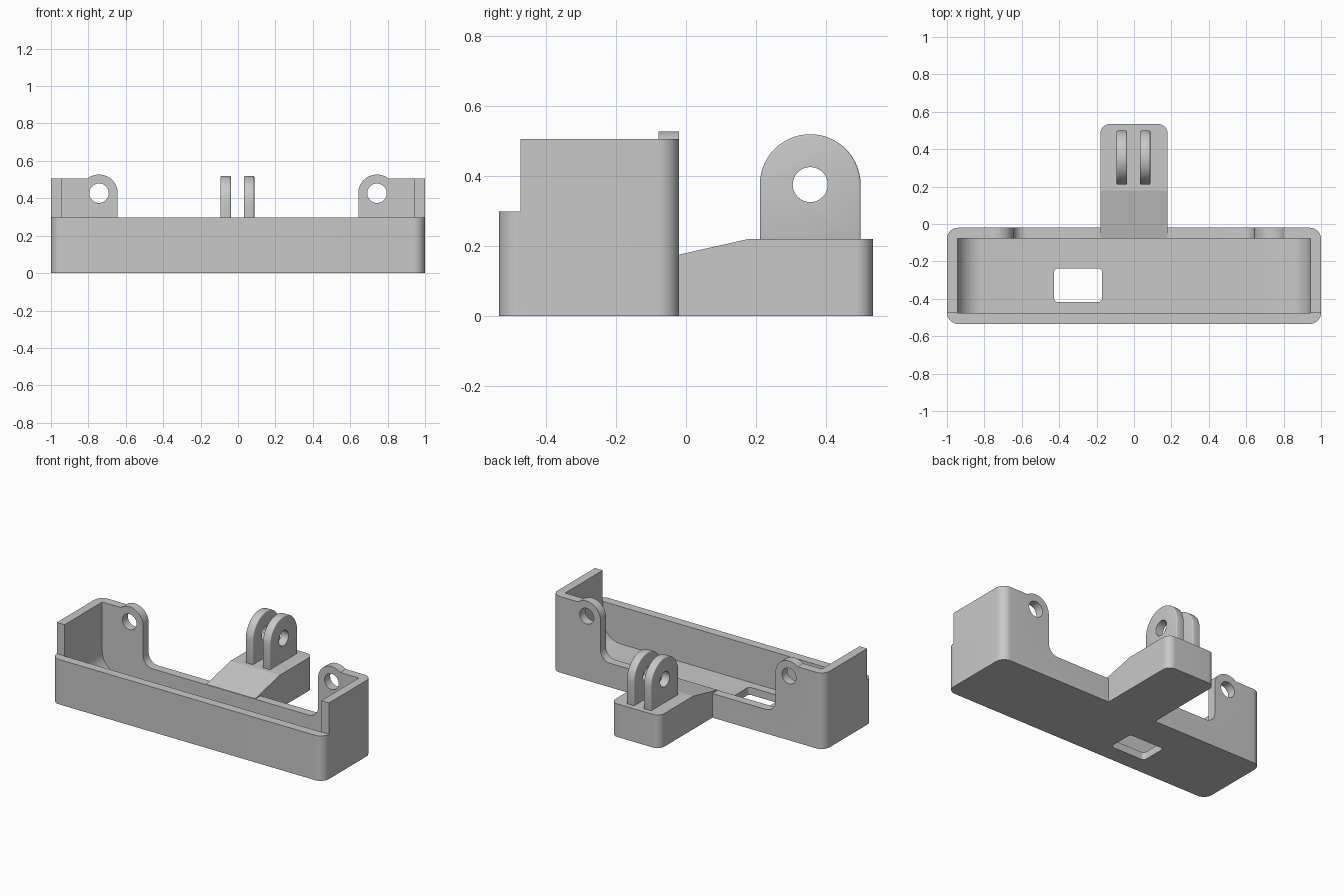
import bpy, bmesh, math
from mathutils import Vector

cube = bpy.data.objects.get("Cube")
if cube:
    bpy.data.objects.remove(cube, do_unlink=True)

grey = bpy.data.materials.new("light grey plastic")
grey.use_nodes = True
colour = (0.58, 0.58, 0.58, 1)
grey.diffuse_color = colour
grey.node_tree.nodes["Principled BSDF"].inputs["Base Color"].default_value = colour


def arc(cx, cy, r, start, end, steps=12):
    """Points on an arc, angles in degrees."""
    angles = [math.radians(start + (end - start) * i / steps) for i in range(steps + 1)]
    return [(cx + r * math.cos(a), cy + r * math.sin(a)) for a in angles]


def circle(cx, cy, r):
    return arc(cx, cy, r, 0, 360, 48)[:-1]


def rounded_rect(x0, x1, y0, y1, r):
    return (arc(x1 - r, y1 - r, r, 0, 90) + arc(x0 + r, y1 - r, r, 90, 180)
            + arc(x0 + r, y0 + r, r, 180, 270) + arc(x1 - r, y0 + r, r, 270, 360))


def mirrored(half):
    """Close a right-hand half outline with its mirror image."""
    return half + [(-x, y) for x, y in reversed(half)]


def prism(name, outline, axis, low, high):
    """Extrude a flat outline along one axis."""
    place = {"x": lambda u, v: (low, u, v),
             "y": lambda u, v: (u, low, v),
             "z": lambda u, v: (u, v, low)}[axis]
    bm = bmesh.new()
    face = bm.faces.new([bm.verts.new(place(u, v)) for u, v in outline])
    moved = bmesh.ops.extrude_face_region(bm, geom=[face])["geom"]
    shift = Vector([high - low if a == axis else 0 for a in "xyz"])
    bmesh.ops.translate(bm, vec=shift, verts=[g for g in moved if isinstance(g, bmesh.types.BMVert)])
    bmesh.ops.recalc_face_normals(bm, faces=bm.faces)
    mesh = bpy.data.meshes.new(name)
    bm.to_mesh(mesh)
    bm.free()
    mesh.materials.append(grey)
    ob = bpy.data.objects.new(name, mesh)
    bpy.context.collection.objects.link(ob)
    return ob


def activate(ob):
    bpy.ops.object.select_all(action="DESELECT")
    ob.select_set(True)
    bpy.context.view_layer.objects.active = ob


def cut(target, *prism_args):
    """Subtract a prism from the target."""
    cutter = prism("cutter", *prism_args)
    cutter.hide_render = True
    mod = target.modifiers.new("cut", "BOOLEAN")
    mod.operation = "DIFFERENCE"
    mod.solver = "EXACT"
    mod.object = cutter
    activate(target)
    bpy.ops.object.modifier_apply(modifier=mod.name)
    bpy.data.objects.remove(cutter, do_unlink=True)


def finish(ob, angle=10):
    activate(ob)
    bpy.ops.object.shade_smooth_by_angle(angle=math.radians(angle))


# Tray sizes
FRONT, BACK = -0.534, -0.02
FRONT_IN, BACK_IN = -0.475, -0.078
SIDE_IN, SIDE_TOP, FLOOR = 0.943, 0.505, 0.05
EAR_X, EAR_Z, EAR_R = 0.743, 0.427, 0.1

# Tray block, hollowed with rounded lower ends
tray = prism("tray", rounded_rect(-1, 1, FRONT, BACK, 0.06), "z", 0, 0.6)
r = 0.13
cavity = mirrored([(SIDE_IN, 1)] + arc(SIDE_IN - r, FLOOR + r, r, 0, -90))
cut(tray, cavity, "y", FRONT_IN, BACK_IN)

# Low front wall, cut slightly past the wall so nothing thin is left
cut(tray, [(-2, 0.298), (2, 0.298), (2, 1), (-2, 1)], "y", -1, FRONT_IN + 0.002)

# Side wall tops, rounded ears and the low middle of the back wall
r = 0.07
meet = math.degrees(math.asin((SIDE_TOP - EAR_Z) / EAR_R))
ear_edge = EAR_X - EAR_R
skyline = mirrored([(2, 1), (2, SIDE_TOP)]
                   + arc(EAR_X, EAR_Z, EAR_R, meet, 180, 20)
                   + arc(ear_edge - r, 0.16 + r, r, 0, -90))
cut(tray, skyline, "y", FRONT_IN + 0.001, 1)

# Ear holes and floor window
for side in (-1, 1):
    cut(tray, circle(side * EAR_X, EAR_Z, 0.052), "y", BACK_IN - 0.1, 0.1)
cut(tray, rounded_rect(-0.427, -0.17, -0.417, -0.238, 0.02), "z", -0.1, 0.15)
finish(tray)

# Mount base with a sloping neck that runs into the back wall
base_outline = [(0.18, BACK_IN + 0.002)] + arc(0.13, 0.484, 0.05, 0, 90)
base = prism("mount_base", mirrored(base_outline), "z", 0, 0.22)
cut(base, [(-0.22, 0.13), (0.18, 0.22), (0.18, 0.5), (-0.22, 0.5)], "x", -1, 1)
finish(base)

# Two round-topped mount prongs with softened rims and a pivot hole
PIVOT_Y, PIVOT_Z, PRONG_R = 0.355, 0.375, 0.144
prong_outline = ([(PIVOT_Y - PRONG_R, 0.2), (PIVOT_Y + PRONG_R, 0.2)]
                 + arc(PIVOT_Y, PIVOT_Z, PRONG_R, 0, 180, 28))
for name, left in (("right_prong", -0.093), ("left_prong", 0.032)):
    prong = prism(name, prong_outline, "x", left, left + 0.055)
    rim = prong.modifiers.new("rim", "BEVEL")
    rim.width = 0.006
    rim.segments = 3
    rim.limit_method = "ANGLE"
    activate(prong)
    bpy.ops.object.modifier_apply(modifier=rim.name)
    cut(prong, circle(PIVOT_Y, PIVOT_Z, 0.05), "x", -1, 1)
    finish(prong, 35)
